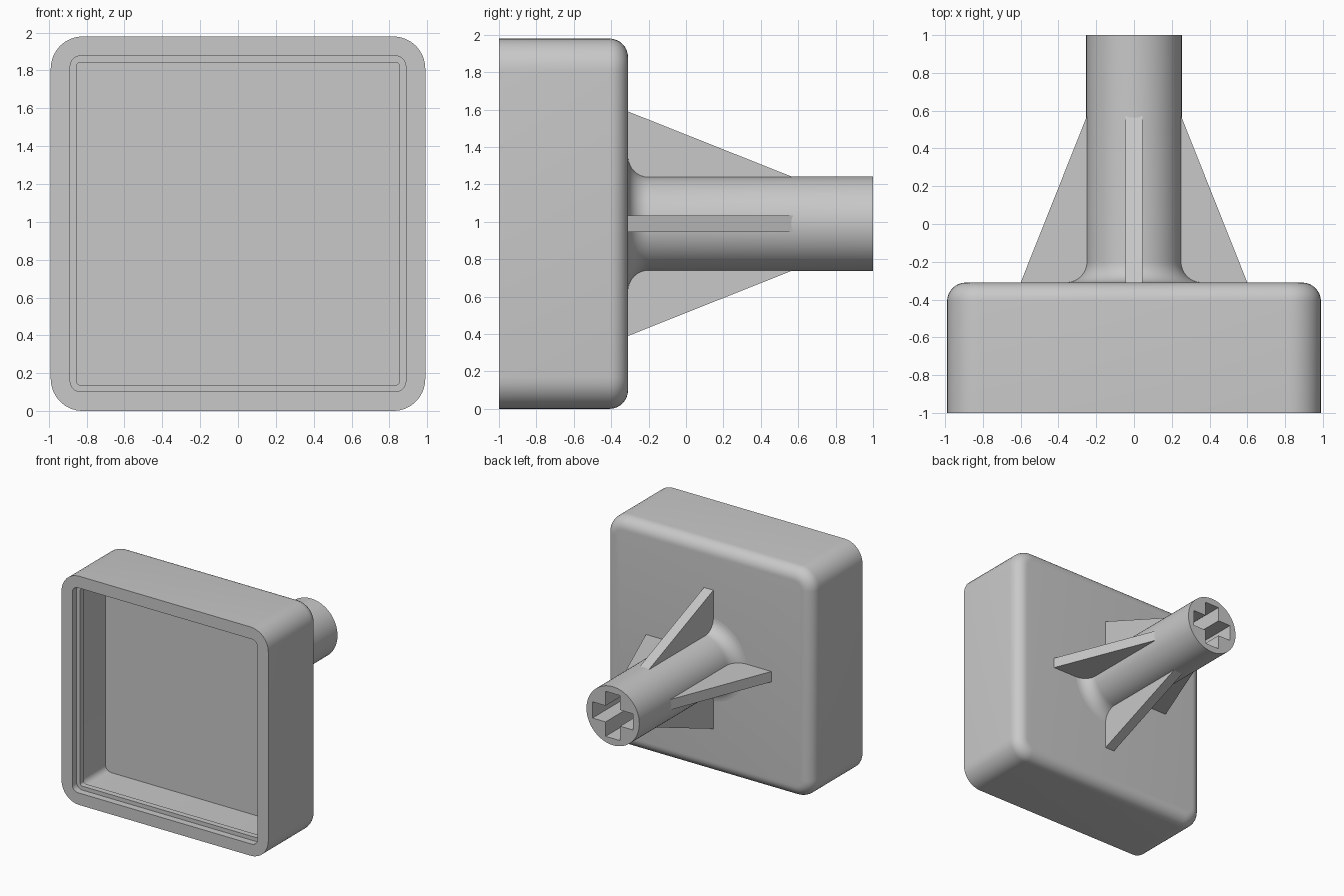
import bpy, bmesh
from math import sin, cos, pi, radians
from mathutils import Matrix, Vector

cube = bpy.data.objects.get("Cube")
if cube:
    bpy.data.objects.remove(cube, do_unlink=True)

MID = 0.99      # height of the stem axis
BACK = -0.31    # back face of the tray
STEM = 0.253    # stem radius

grey = bpy.data.materials.new("plain grey")
grey.use_nodes = True
grey.diffuse_color = (0.58, 0.58, 0.58, 1)
grey.node_tree.nodes["Principled BSDF"].inputs["Base Color"].default_value = (0.58, 0.58, 0.58, 1)


def loft(name, rings):
    """Skin a list of equal-length closed rings and cap both ends."""
    bm = bmesh.new()
    loops = [[bm.verts.new(p) for p in ring] for ring in rings]
    for a, b in zip(loops, loops[1:]):
        for i in range(len(a)):
            j = (i + 1) % len(a)
            bm.faces.new((a[i], a[j], b[j], b[i]))
    bm.faces.new(loops[0])
    bm.faces.new(loops[-1])
    bmesh.ops.recalc_face_normals(bm, faces=bm.faces)
    mesh = bpy.data.meshes.new(name)
    bm.to_mesh(mesh)
    bm.free()
    mesh.materials.append(grey)
    obj = bpy.data.objects.new(name, mesh)
    bpy.context.collection.objects.link(obj)
    return obj


def smooth(obj):
    bpy.ops.object.select_all(action="DESELECT")
    obj.select_set(True)
    bpy.context.view_layer.objects.active = obj
    bpy.ops.object.shade_smooth_by_angle(angle=radians(30))


def rounded_square(half, radius, y, steps=8):
    ring = []
    for corner in range(4):
        mid = pi / 4 + corner * pi / 2
        cx = (half - radius) * (1 if cos(mid) > 0 else -1)
        cz = (half - radius) * (1 if sin(mid) > 0 else -1)
        for s in range(steps + 1):
            a = corner * pi / 2 + s / steps * pi / 2
            ring.append((cx + radius * cos(a), y, MID + cz + radius * sin(a)))
    return ring


def circle(radius, y, sides=64):
    return [(radius * cos(2 * pi * i / sides), y, MID + radius * sin(2 * pi * i / sides))
            for i in range(sides)]


# Tray: rounded back edge, straight sides, front rim, snap ridge and cavity
arc = [i * pi / 16 for i in range(9)]
rings = [rounded_square(0.89 + 0.1 * sin(a), 0.07 + 0.1 * sin(a), BACK - 0.1 + 0.1 * cos(a))
         for a in arc]
rings += [rounded_square(h, r, y) for h, r, y in (
    (0.99, 0.17, -1), (0.887, 0.055, -1), (0.887, 0.055, -0.94), (0.853, 0.02, -0.94),
    (0.853, 0.02, -0.89), (0.887, 0.055, -0.89), (0.887, 0.055, -0.545))]
smooth(loft("tray", rings))

# Stem with a flared foot
foot = [circle(STEM + 0.11 * (1 - sin(a)), BACK + 0.11 * (1 - cos(a))) for a in arc]
stem = loft("stem", [circle(STEM + 0.11, BACK - 0.02)] + foot + [circle(STEM, 1)])

# Cross-shaped socket cut into the stem end
w, l = 0.07, 0.195
quarter = [Vector((l, 0, -w)), Vector((l, 0, w)), Vector((w, 0, w))]
cross = [Matrix.Rotation(-k * pi / 2, 3, "Y") @ p for k in range(4) for p in quarter]
cutter = loft("socket_cutter", [[p + Vector((0, y, MID)) for p in cross] for y in (0.3, 1.1)])
cutter.hide_render = True
cut = stem.modifiers.new("socket", "BOOLEAN")
cut.operation = "DIFFERENCE"
cut.solver = "EXACT"
cut.object = cutter
bpy.ops.object.select_all(action="DESELECT")
stem.select_set(True)
bpy.context.view_layer.objects.active = stem
bpy.ops.object.modifier_apply(modifier=cut.name)
bpy.data.objects.remove(cutter, do_unlink=True)
smooth(stem)

# Four tapered ribs whose sloping edges run out into the stem wall
side = [(0.235, BACK - 0.01), (0.6, BACK - 0.01), (0.6, BACK), (0.24, 0.595), (0.235, 0.595)]
for k, name in enumerate(("left_rib", "top_rib", "right_rib", "bottom_rib")):
    turn = Matrix.Rotation(-k * pi / 2, 3, "Y")
    loft(name, [[turn @ Vector((r, y, t)) + Vector((0, 0, MID)) for r, y in side]
                for t in (-0.045, 0.045)])
